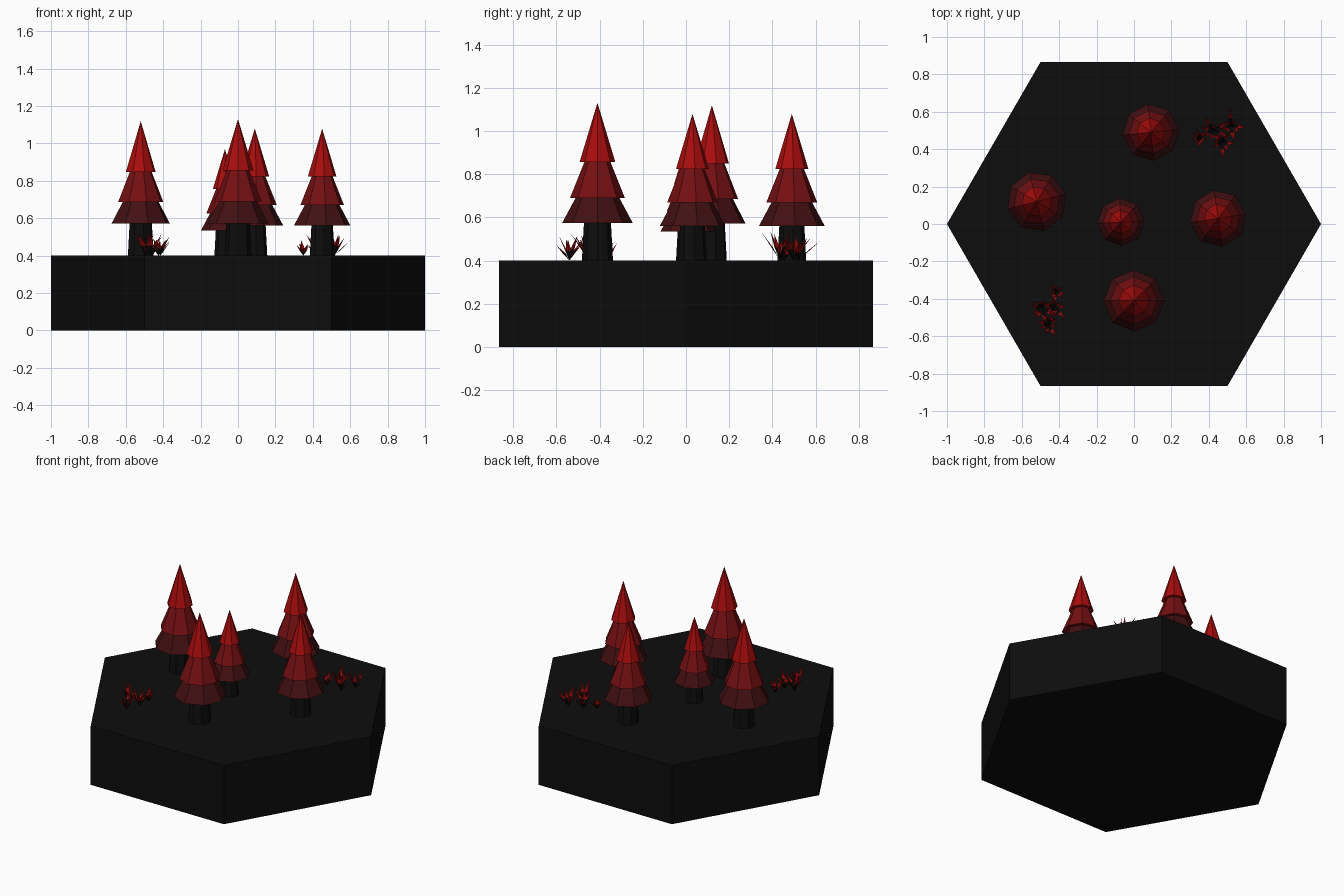
import bpy, bmesh, math, random
from mathutils import Vector, Matrix

random.seed(4)
cube = bpy.data.objects.get("Cube")
if cube:
    bpy.data.objects.remove(cube, do_unlink=True)


def material(name, rgb):
    m = bpy.data.materials.new(name)
    m.use_nodes = True
    color = (*rgb, 1)
    m.diffuse_color = color
    m.node_tree.nodes["Principled BSDF"].inputs["Base Color"].default_value = color
    return m


black = material("charcoal black", (0.004, 0.004, 0.004))
bright = material("bright red", (0.40, 0.004, 0.004))
middle = material("deep red", (0.18, 0.005, 0.006))
dark = material("dark maroon", (0.055, 0.005, 0.006))


def finish(bm, name, mats):
    mesh = bpy.data.meshes.new(name)
    bm.to_mesh(mesh)
    bm.free()
    for m in mats:
        mesh.materials.append(m)
    obj = bpy.data.objects.new(name, mesh)
    bpy.context.collection.objects.link(obj)
    return obj


def cone(name, sides, r1, r2, z1, z2, mat, loc=(0, 0), turn=0.0):
    bm = bmesh.new()
    place = (Matrix.Translation((loc[0], loc[1], (z1 + z2) / 2))
             @ Matrix.Rotation(turn, 4, "Z"))
    bmesh.ops.create_cone(bm, cap_ends=True, segments=sides, radius1=r1,
                          radius2=r2, depth=z2 - z1, matrix=place)
    bmesh.ops.remove_doubles(bm, verts=bm.verts, dist=1e-5)
    return finish(bm, name, [mat])


# Hexagonal ground slab
GROUND = 0.4
cone("ground_slab", 6, 1, 1, 0, GROUND, black, turn=math.pi / 6)

# Conifers: trunk and three stacked tiers (name, r bottom, r top, z bottom, z top)
PARTS = [
    ("trunk", 0.072, 0.06, 0, 0.22, black),
    ("lower_tier", 0.164, 0.085, 0.173, 0.32, dark),
    ("middle_tier", 0.127, 0.055, 0.29, 0.47, middle),
    ("top_tier", 0.083, 0, 0.455, 0.73, bright),
]
TREES = {
    "front_tree": (0, -0.41, 1.0, 0),
    "right_tree": (-0.52, 0.12, 0.985, 0.25),
    "back_tree": (0.09, 0.49, 0.93, 0.1),
    "left_tree": (0.45, 0.03, 0.93, 0.15),
    "small_tree": (-0.07, 0.01, 0.78, 0.05),
}
for tree, (x, y, s, turn) in TREES.items():
    for part, r1, r2, z1, z2, mat in PARTS:
        cone(f"{tree}_{part}", 8, r1 * s, r2 * s, GROUND + z1 * s,
             GROUND + z2 * s, mat, (x, y), turn)


def blade(bm, base, direction, length, width):
    """Folded pointed leaf, black near the root and red toward the tip."""
    d = direction.normalized()
    side = d.cross(Vector((0, 0, 1))).normalized()
    fold = side.cross(d) * width * 0.35
    root = bm.verts.new(base)
    mid = base + d * length * 0.45
    l, c, r = (bm.verts.new(mid + side * width * k + fold * abs(k))
               for k in (-0.5, 0, 0.5))
    tip = bm.verts.new(base + d * length)
    for verts, index in (((root, c, l), 0), ((root, r, c), 0),
                         ((l, c, tip), 1), ((c, r, tip), 1)):
        bm.faces.new(verts).material_index = index


# Spiky bushes made of small tufts of blades
TUFTS = [(0.055, 0.085, 0.09), (-0.03, 0.0, 0.15), (0.045, 0.0, 0.13),
         (0.01, -0.09, 0.13)]
for name, x, y, turn in (("front_bush", -0.47, -0.45, 0),
                         ("back_bush", 0.45, 0.46, 2.2)):
    bm = bmesh.new()
    for tx, ty, size in TUFTS:
        spin = random.uniform(0, math.tau)
        for i in range(8):
            a = spin + i * math.tau / 8 + random.uniform(-0.2, 0.2)
            rise = random.uniform(0.9, 2.4)
            d = Vector((math.cos(a), math.sin(a), rise))
            blade(bm, Vector((tx, ty, 0)), d,
                  size * random.uniform(0.65, 1.1), 0.024)
    bmesh.ops.transform(bm, verts=bm.verts,
                        matrix=Matrix.Translation((x, y, GROUND))
                        @ Matrix.Rotation(turn, 4, "Z"))
    finish(bm, name, [black, bright])
